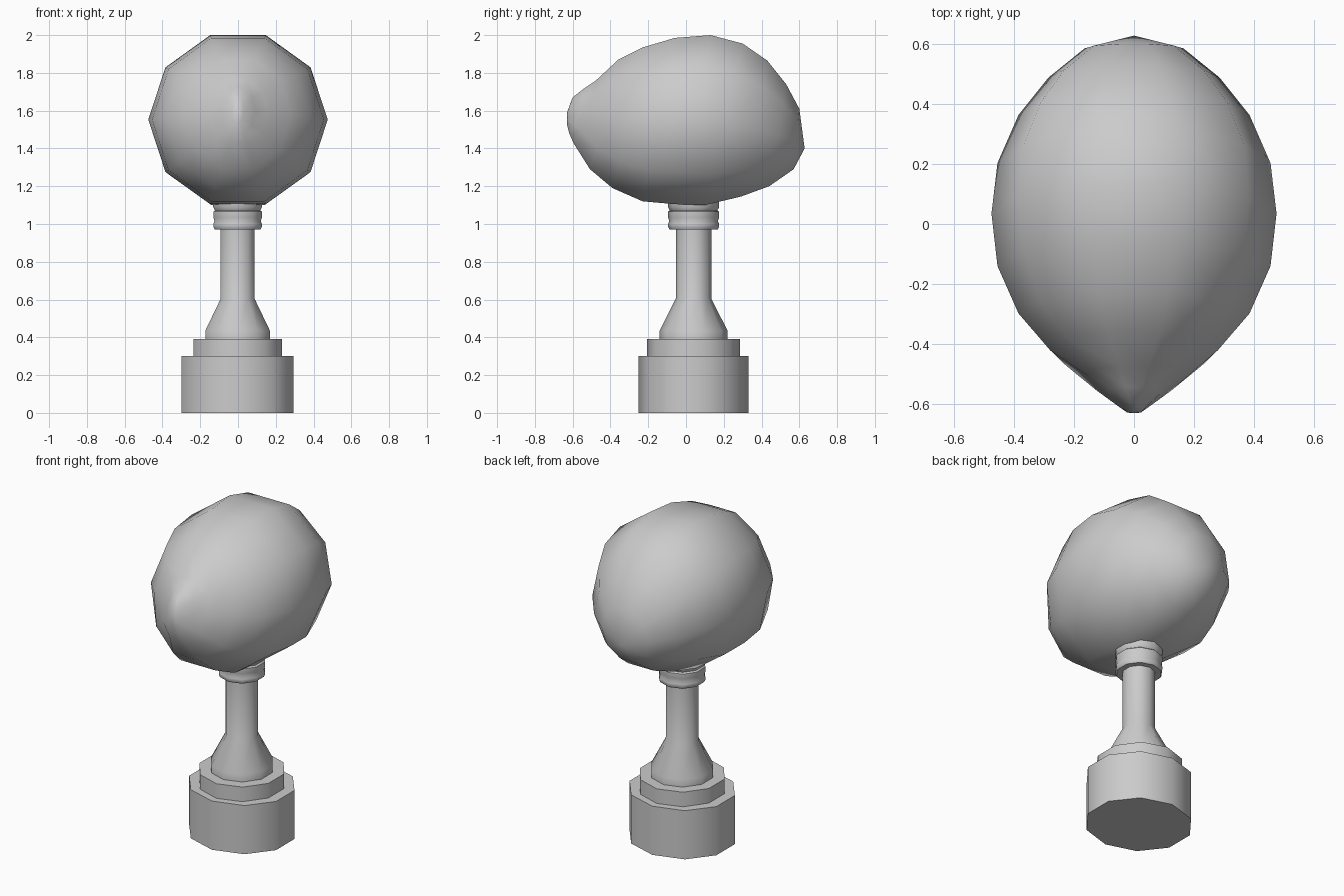
import bpy, bmesh, math

if "Cube" in bpy.data.objects:
    bpy.data.objects.remove(bpy.data.objects["Cube"])

SIDES = 10


def finish(name, bm, angle):
    bmesh.ops.recalc_face_normals(bm, faces=bm.faces[:])
    mesh = bpy.data.meshes.new(name)
    bm.to_mesh(mesh)
    bm.free()
    ob = bpy.data.objects.new(name, mesh)
    bpy.context.collection.objects.link(ob)
    bpy.ops.object.select_all(action='DESELECT')
    ob.select_set(True)
    bpy.context.view_layer.objects.active = ob
    bpy.ops.object.shade_smooth_by_angle(angle=math.radians(angle))
    return ob


def bridge(bm, rings):
    for a, b in zip(rings, rings[1:]):
        for i in range(SIDES):
            j = (i + 1) % SIDES
            bm.faces.new((a[i], a[j], b[j], b[i]))


def turned(name, profile, sx=1.0):
    # Ten-sided turned part around the stand axis, a corner facing front
    bm = bmesh.new()
    rings = []
    for r, z in profile:
        ring = []
        for i in range(SIDES):
            a = math.pi / 2 + math.tau * i / SIDES
            ring.append(bm.verts.new((sx * r * math.cos(a) - 0.002,
                                      0.04 + r * math.sin(a), z)))
        rings.append(ring)
    bridge(bm, rings)
    bm.faces.new(rings[0])
    bm.faces.new(rings[-1])
    return finish(name, bm, 40)


# Stand
turned("base", [(0.291, 0), (0.291, 0.30)], 1.07)
turned("base_step", [(0.247, 0.295), (0.247, 0.39)])
turned("stem", [(0.18, 0.385), (0.18, 0.435), (0.094, 0.605), (0.094, 1.0)])
turned("collar", [(0.128, 0.972), (0.135, 0.985), (0.135, 1.0), (0.129, 1.015),
                  (0.135, 1.035), (0.135, 1.065), (0.126, 1.072),
                  (0.136, 1.09), (0.136, 1.13)])

# Fruit: tilted rings given as top y, top z, bottom y, bottom z, half width, side shift
RINGS = [
    (-0.60, 1.67, -0.63, 1.53, 0.03, -0.005),
    (-0.545, 1.715, -0.62, 1.48, 0.09, 0.02),
    (-0.48, 1.76, -0.60, 1.43, 0.155, 0.035),
    (-0.36, 1.87, -0.51, 1.29, 0.28, 0.015),
    (-0.23, 1.935, -0.39, 1.19, 0.385, 0.012),
    (-0.06, 1.985, -0.23, 1.12, 0.455, 0.005),
    (0.13, 2.00, -0.06, 1.105, 0.475, 0),
    (0.30, 1.955, 0.10, 1.10, 0.455, 0.003),
    (0.43, 1.865, 0.29, 1.145, 0.385, 0.003),
    (0.53, 1.74, 0.44, 1.20, 0.285, 0.003),
    (0.60, 1.61, 0.57, 1.29, 0.165, 0),
]
bm = bmesh.new()
rings = []
for ty, tz, by, bz, w, shift in RINGS:
    ring = []
    for i in range(SIDES):
        a = math.tau * i / SIDES
        s = math.sin(a) / math.sin(math.radians(72)) / 2
        ring.append(bm.verts.new((w * math.cos(a),
                                  (ty + by) / 2 + (ty - by) * s + shift * math.cos(a) ** 2,
                                  (tz + bz) / 2 + (tz - bz) * s)))
    rings.append(ring)
bridge(bm, rings)
for ring, (y, z) in ((rings[0], (-0.63, 1.59)), (rings[-1], (0.628, 1.40))):
    tip = bm.verts.new((0, y, z))
    for i in range(SIDES):
        bm.faces.new((ring[i], ring[(i + 1) % SIDES], tip))
finish("lemon", bm, 75)
